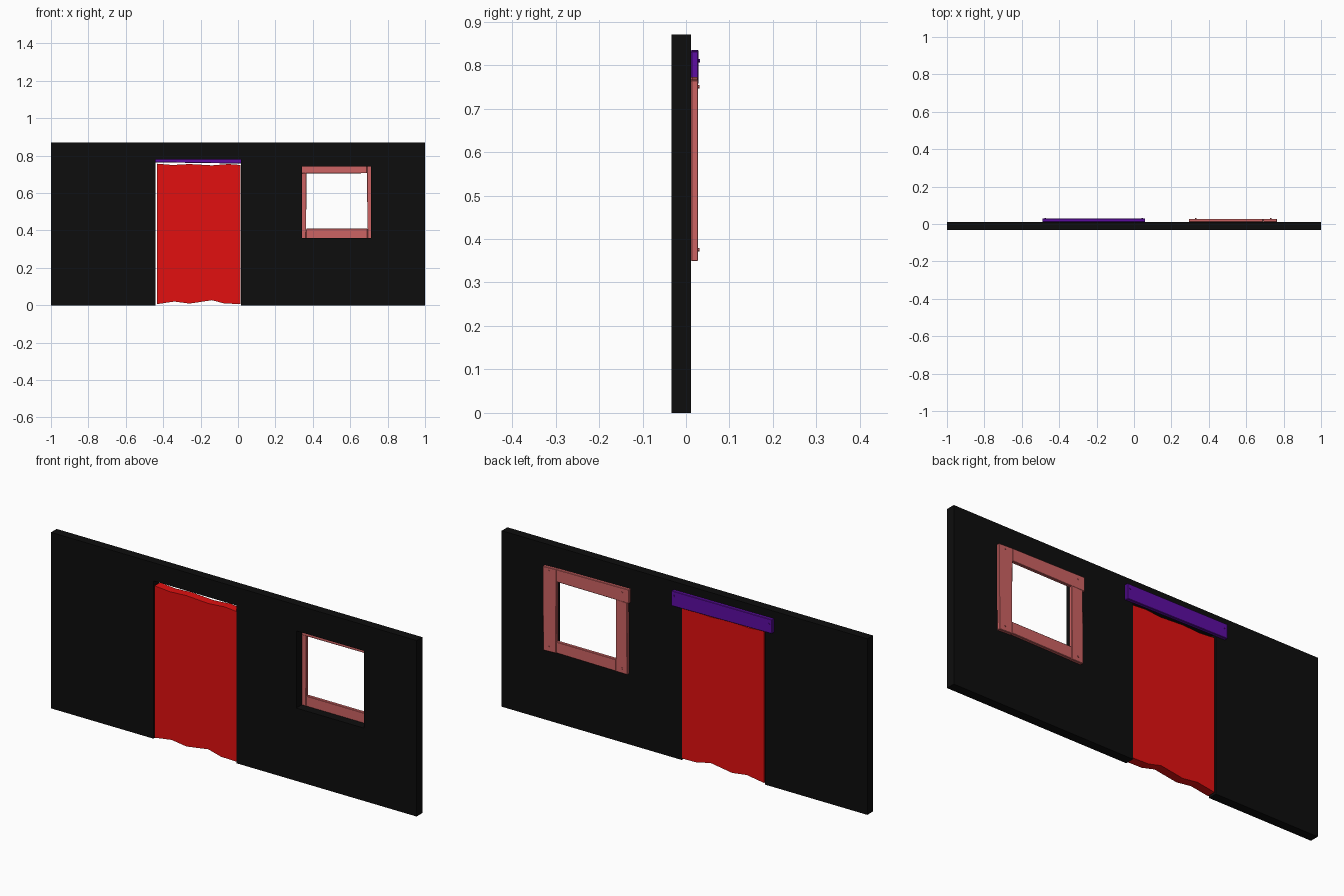
import bpy, bmesh
from mathutils import Vector, Matrix

if "Cube" in bpy.data.objects:
    bpy.data.objects.remove(bpy.data.objects["Cube"])


def material(name, rgb):
    m = bpy.data.materials.new(name)
    m.diffuse_color = (*rgb, 1)
    m.use_nodes = True
    m.node_tree.nodes["Principled BSDF"].inputs["Base Color"].default_value = m.diffuse_color
    return m


BLACK = material("wall_black", (0.004, 0.004, 0.004))
RED = material("door_red", (0.76, 0.005, 0.005))
PURPLE = material("lintel_purple", (0.11, 0.004, 0.36))
PINK = material("trim_pink", (0.61, 0.125, 0.125))


def finish(name, bm, mat):
    bmesh.ops.recalc_face_normals(bm, faces=bm.faces)
    me = bpy.data.meshes.new(name)
    bm.to_mesh(me)
    bm.free()
    me.materials.append(mat)
    ob = bpy.data.objects.new(name, me)
    bpy.context.collection.objects.link(ob)
    return ob


def thicken(bm, y0, y1):
    """Extrude all flat faces lying at y0 back to y1."""
    geo = bmesh.ops.extrude_face_region(bm, geom=bm.faces[:], use_keep_orig=True)
    verts = [g for g in geo["geom"] if isinstance(g, bmesh.types.BMVert)]
    bmesh.ops.translate(bm, verts=verts, vec=Vector((0, y1 - y0, 0)))


def slab(name, outline, y0, y1, mat, bevel=0.0):
    bm = bmesh.new()
    bm.faces.new([bm.verts.new((x, y0, z)) for x, z in outline])
    thicken(bm, y0, y1)
    ob = finish(name, bm, mat)
    if bevel:
        mod = ob.modifiers.new("worn_edges", 'BEVEL')
        mod.width, mod.segments = bevel, 1
    return ob


def nail(name, x, z, y, mat):
    bm = bmesh.new()
    turn = Matrix.Translation((x, y, z)) @ Matrix.Rotation(1.5707963, 4, 'X')
    bmesh.ops.create_cone(bm, cap_ends=True, segments=8, radius1=0.004,
                          radius2=0.004, depth=0.008, matrix=turn)
    finish(name, bm, mat)


# Wall: cell grid with the doorway and window cells left out
xs = [-1, -0.44, 0.015, 0.342, 0.712, 1]
zs = [0, 0.36, 0.742, 0.78, 0.87]
openings = {(1, 0), (1, 1), (1, 2), (3, 1)}
bm = bmesh.new()
grid = [[bm.verts.new((x, -0.033, z)) for z in zs] for x in xs]
for i in range(len(xs) - 1):
    for j in range(len(zs) - 1):
        if (i, j) not in openings:
            bm.faces.new((grid[i][j], grid[i + 1][j],
                          grid[i + 1][j + 1], grid[i][j + 1]))
thicken(bm, -0.033, 0.0115)
bmesh.ops.dissolve_limit(bm, angle_limit=0.01, verts=bm.verts[:], edges=bm.edges[:])
finish("wall", bm, BLACK)

# Door leaf with ragged top and bottom edges
bottom = [(-0.434, 0.006), (-0.34, 0.02), (-0.26, 0.009),
          (-0.14, 0.027), (-0.07, 0.009), (0.014, 0.007)]
top = [(0.014, 0.75), (-0.05, 0.755), (-0.14, 0.748),
       (-0.26, 0.755), (-0.35, 0.75), (-0.434, 0.757)]
slab("door", bottom + top, -0.032, 0.0105, RED)

# Lintel board above the doorway, on the back of the wall
slab("door_lintel", [(-0.49, 0.765), (0.06, 0.757), (0.06, 0.832), (-0.49, 0.835)],
     0.0115, 0.029, PURPLE, 0.002)

# Slightly uneven window trim boards
trim = {
    "window_trim_right": [(0.692, 0.352), (0.762, 0.349), (0.765, 0.765), (0.69, 0.768)],
    "window_trim_left": [(0.302, 0.35), (0.364, 0.35), (0.366, 0.708), (0.304, 0.706)],
    "window_trim_top": [(0.293, 0.704), (0.69, 0.706), (0.69, 0.768), (0.293, 0.773)],
    "window_trim_bottom": [(0.364, 0.351), (0.692, 0.354), (0.692, 0.41), (0.365, 0.41)],
}
for name, outline in trim.items():
    slab(name, outline, 0.0115, 0.028, PINK, 0.002)

# Small nail heads
for k, x in enumerate((-0.475, 0.045)):
    nail(f"lintel_nail_{k}", x, 0.81, 0.028, PURPLE)
for k, (x, z) in enumerate([(0.33, 0.75), (0.73, 0.75), (0.33, 0.375), (0.73, 0.375)]):
    nail(f"trim_nail_{k}", x, z, 0.027, PINK)
